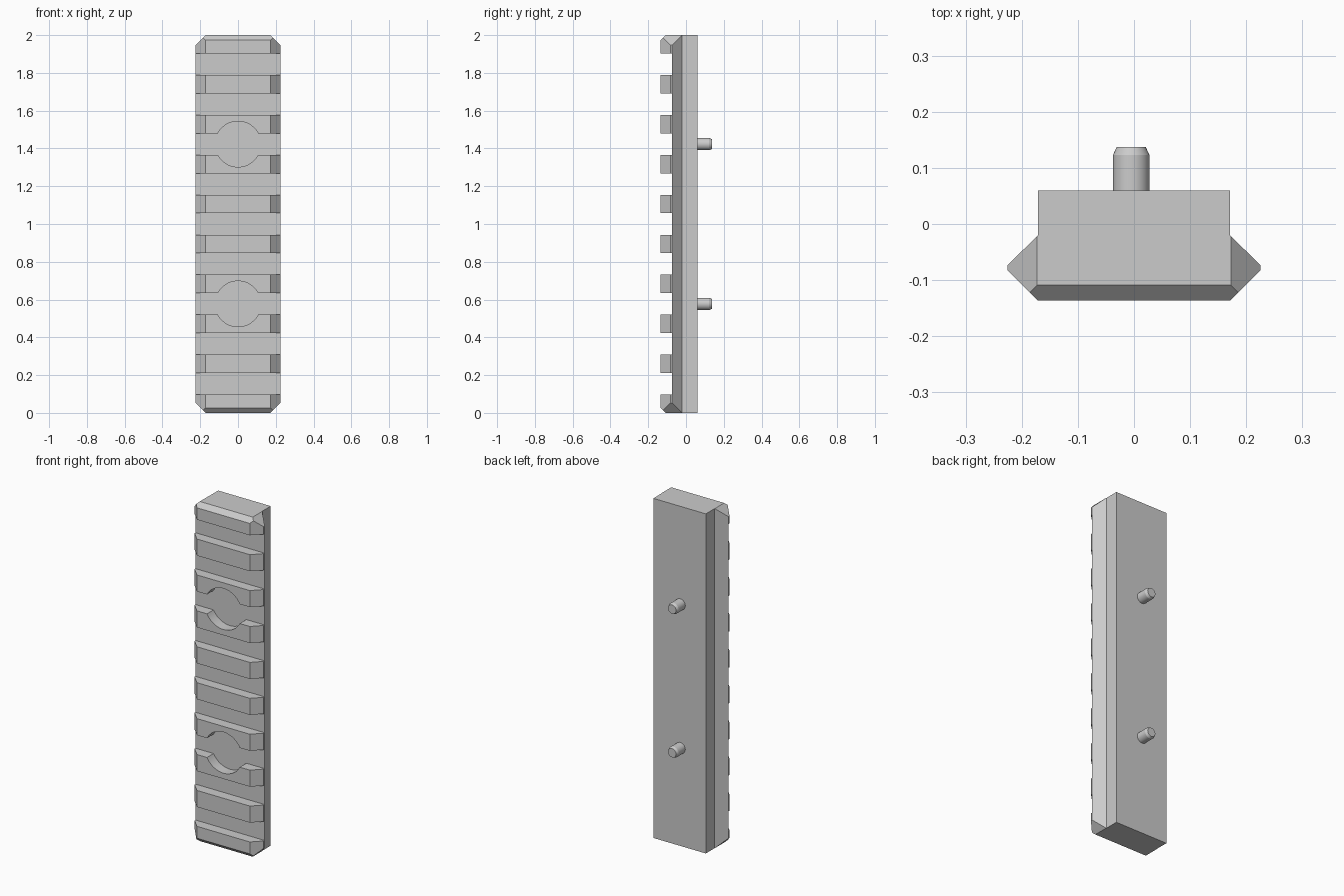
import bpy, bmesh
from math import sin, cos, asin, pi

if "Cube" in bpy.data.objects:
    bpy.data.objects.remove(bpy.data.objects["Cube"])

PITCH, HALF_SLOT, HOLE_R = 0.2115, 0.057, 0.121
FLOOR_Y = -0.075


def make_object(name, bm):
    bmesh.ops.recalc_face_normals(bm, faces=bm.faces[:])
    mesh = bpy.data.meshes.new(name)
    bm.to_mesh(mesh)
    bm.free()
    obj = bpy.data.objects.new(name, mesh)
    bpy.context.collection.objects.link(obj)
    return obj


def extrude_outline(bm, points, vec):
    face = bm.faces.new([bm.verts.new(p) for p in points])
    res = bmesh.ops.extrude_face_region(bm, geom=[face])
    verts = [g for g in res["geom"] if isinstance(g, bmesh.types.BMVert)]
    bmesh.ops.translate(bm, verts=verts, vec=vec)
    if not face.is_valid:
        return
    # keep the start cap closed
    if all(e.is_manifold for e in face.edges):
        return


def slice_off(bm, co, normal):
    geom = bm.verts[:] + bm.edges[:] + bm.faces[:]
    bmesh.ops.bisect_plane(bm, geom=geom, dist=1e-6, plane_co=co,
                           plane_no=normal, clear_outer=True)
    bmesh.ops.holes_fill(bm, edges=[e for e in bm.edges if e.is_boundary], sides=0)


# Rail body: dovetail cross-section extruded upward
half = [(0.171, 0.06), (0.171, -0.02), (0.225, -0.073), (0.225, -0.083), (0.172, -0.136)]
outline = half + [(-x, y) for x, y in reversed(half)]
bm = bmesh.new()
extrude_outline(bm, [(x, y, 0) for x, y in outline], (0, 0, 2))
bmesh.ops.holes_fill(bm, edges=[e for e in bm.edges if e.is_boundary], sides=0)

# Chamfers on the flared sides and front edge of both ends
for z, s in ((2, 1), (0, -1)):
    for side in (1, -1):
        slice_off(bm, (side * 0.1725, 0, z), (side, 0, s))
    slice_off(bm, (0, -0.109, z), (0, -1, s))
rail = make_object("rail_body", bm)

# Cross slots; two of them widen into round screw recesses
bm = bmesh.new()
for n in range(-4, 5):
    h, zc = HALF_SLOT, 1 + n * PITCH
    right = [(0.3, -h), (0.3, h)]
    left = [(-0.3, h), (-0.3, -h)]
    top, bottom = [], []
    if abs(n) == 2:
        a = asin(h / HOLE_R)
        angles = [a + (pi - 2 * a) * i / 20 for i in range(21)]
        top = [(HOLE_R * cos(t), HOLE_R * sin(t)) for t in angles]
        bottom = [(-x, -z) for x, z in top]
    extrude_outline(bm, [(x, -0.2, zc + z) for x, z in right + top + left + bottom],
                    (0, FLOOR_Y + 0.2, 0))
bmesh.ops.holes_fill(bm, edges=[e for e in bm.edges if e.is_boundary], sides=0)
cutter = make_object("slot_cutter", bm)
cutter.hide_render = True

mod = rail.modifiers.new("slots", 'BOOLEAN')
mod.operation, mod.solver, mod.object = 'DIFFERENCE', 'EXACT', cutter
bpy.context.view_layer.objects.active = rail
rail.select_set(True)
bpy.ops.object.modifier_apply(modifier=mod.name)
bpy.data.objects.remove(cutter)
bpy.ops.object.shade_smooth_by_angle(angle=0.4)
rail.select_set(False)

# Mounting pins on the back, lathed with a chamfered tip
SEG = 32
for name, zc in (("lower_pin", 1 - 2 * PITCH), ("upper_pin", 1 + 2 * PITCH)):
    bm = bmesh.new()
    rings = [[bm.verts.new((-0.005 + r * cos(2 * pi * i / SEG), y, zc + r * sin(2 * pi * i / SEG)))
              for i in range(SEG)]
             for y, r in ((0.05, 0.0325), (0.123, 0.0325), (0.137, 0.026))]
    for a, b in zip(rings, rings[1:]):
        for i in range(SEG):
            j = (i + 1) % SEG
            bm.faces.new((a[i], a[j], b[j], b[i]))
    bm.faces.new(rings[0])
    bm.faces.new(rings[-1])
    pin = make_object(name, bm)
    bpy.context.view_layer.objects.active = pin
    pin.select_set(True)
    bpy.ops.object.shade_smooth_by_angle(angle=0.35)
    pin.select_set(False)
